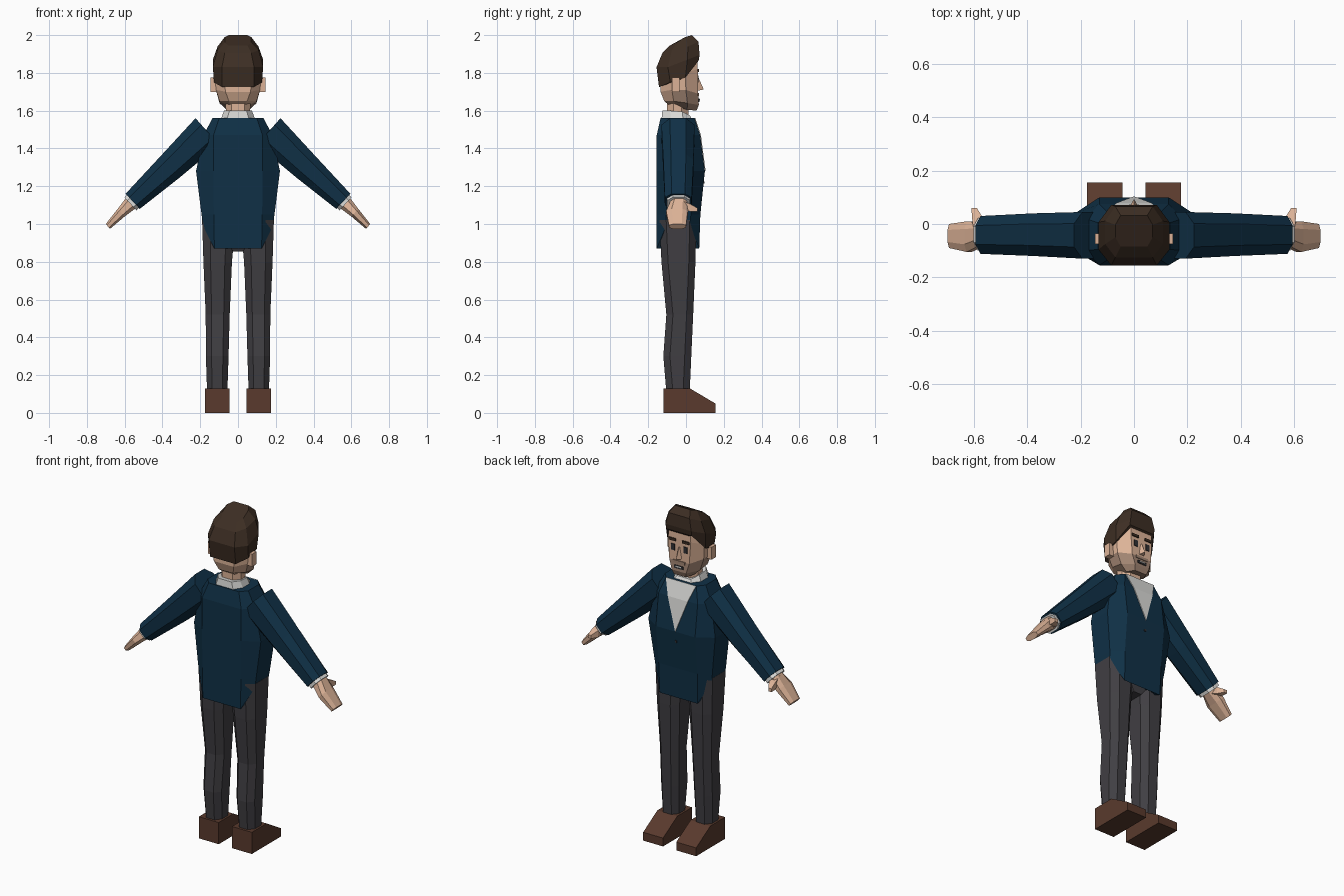
import bpy, bmesh
from mathutils import Vector as V

if "Cube" in bpy.data.objects:
    bpy.data.objects.remove(bpy.data.objects["Cube"])


def mat(name, rgb):
    m = bpy.data.materials.new(name)
    m.diffuse_color = (*rgb, 1)
    m.use_nodes = True
    m.node_tree.nodes["Principled BSDF"].inputs["Base Color"].default_value = m.diffuse_color
    return m


NAVY = mat("navy cloth", (0.005, 0.03, 0.062))
GREY = mat("charcoal cloth", (0.052, 0.049, 0.056))
SHOE = mat("brown leather", (0.1, 0.042, 0.026))
HAIR = mat("dark brown hair", (0.046, 0.027, 0.017))
SKIN = mat("skin", (0.72, 0.45, 0.31))
STUBBLE = mat("stubble", (0.36, 0.235, 0.17))
WHITE = mat("white cloth", (0.72, 0.72, 0.70))
DARK = mat("dark detail", (0.03, 0.03, 0.034))


def finish(name, bm, mats, mirror=False, rule=None):
    bmesh.ops.recalc_face_normals(bm, faces=bm.faces)
    if rule:
        for f in bm.faces:
            f.material_index = rule(f.calc_center_median())
    me = bpy.data.meshes.new(name)
    bm.to_mesh(me)
    bm.free()
    for m in mats:
        me.materials.append(m)
    ob = bpy.data.objects.new(name, me)
    bpy.context.collection.objects.link(ob)
    if mirror:
        ob.modifiers.new("mirror", "MIRROR").use_mirror_merge = False
    return ob


def loft(name, rings, *mats, mirror=False, rule=None):
    """Skin a stack of equal rings and cap both ends."""
    bm = bmesh.new()
    rows = [[bm.verts.new(p) for p in r] for r in rings]
    n = len(rows[0])
    for a, b in zip(rows, rows[1:]):
        for i in range(n):
            j = (i + 1) % n
            bm.faces.new((a[i], a[j], b[j], b[i]))
    bm.faces.new(rows[0])
    bm.faces.new(rows[-1])
    return finish(name, bm, mats, mirror, rule)


def octagon(z, w, a, yb, yf, cb, cf, cx=0):
    """Eight-sided ring; z is one height or (front, side front, side back, back)."""
    zs = z if isinstance(z, tuple) else (z,) * 4
    half = [(a, yf, zs[0]), (w, yf - cf, zs[1]), (w, yb + cb, zs[2]), (a, yb, zs[3])]
    pts = half + [(-x, y, h) for x, y, h in reversed(half)]
    return [V((x + cx, y, h)) for x, y, h in pts]


def limb(top, bottom, y0, y1):
    """Eight-sided ring across a slanted limb, from its upper and lower edge points."""
    t, b = V((top[0], 0, top[1])), V((bottom[0], 0, bottom[1]))
    unit = [(1, .5), (.5, 1), (-.5, 1), (-1, .5), (-1, -.5), (-.5, -1), (.5, -1), (1, -.5)]
    return [(t + b) / 2 + (t - b) / 2 * u + V((0, (y0 + y1) / 2 + (y1 - y0) / 2 * v, 0))
            for u, v in unit]


def prism(name, yz, x0, x1, m, mirror=False):
    """Side outline pulled across x."""
    return loft(name, [[V((x, y, z)) for y, z in yz] for x in (x0, x1)], m, mirror=mirror)


def box(name, x, y, z, m, mirror=False):
    return prism(name, [(y[0], z[0]), (y[1], z[0]), (y[1], z[1]), (y[0], z[1])],
                 x[0], x[1], m, mirror)


# shoes
prism("shoe", [(-.12, 0), (.155, 0), (.155, .05), (.02, .13), (-.12, .13)], .044, .176, SHOE, True)

# trouser legs and hips
legs = [(.12, .056, .164, -.105, .02), (.3, .05, .17, -.12, .028), (.52, .044, .171, -.104, .038),
        (.8, .032, .183, -.13, .05), (1.02, .012, .19, -.14, .055)]
loft("trouser_leg", [octagon(z, (x1 - x0) / 2, (x1 - x0) / 4, y0, y1, .035, .035, (x0 + x1) / 2)
                     for z, x0, x1, y0, y1 in legs], GREY, mirror=True)
loft("hips", [octagon(.855, .035, .025, -.1, .03, .03, .03), octagon(.94, .12, .09, -.14, .05, .04, .04),
              octagon(1.05, .18, .12, -.14, .055, .05, .05)], GREY)

# jacket body, hem raised at the sides
loft("jacket", [octagon((.87, .99, .99, .87), .185, .125, -.155, .07, .05, .05),
                octagon(1.05, .193, .128, -.155, .076, .05, .05),
                octagon(1.28, .222, .13, -.155, .1, .055, .06),
                octagon(1.47, .183, .13, -.155, .075, .055, .055),
                octagon(1.56, .135, .1, -.135, .045, .04, .04)], NAVY)
box("jacket_button", (-.006, .006), (.09, .098), (1.214, 1.226), DARK)

# shirt front: V-shaped plate lying on the chest
bm = bmesh.new()
t0, t1, m1, m0, tip = [bm.verts.new(p) for p in
                       [(-.1, .049, 1.561), (.1, .049, 1.561), (.066, .079, 1.47),
                        (-.066, .079, 1.47), (0, .104, 1.28)]]
bm.faces.new((t0, m0, m1, t1))
bm.faces.new((m0, tip, m1))
shirt = finish("shirt_front", bm, [WHITE])
shirt.modifiers.new("thickness", "SOLIDIFY").thickness = .006

# collar and neck
loft("shirt_collar", [octagon(1.55, .092, .06, -.13, .035, .05, .05),
                      octagon((1.575, 1.595, 1.6, 1.6), .074, .045, -.125, .02, .04, .04)], WHITE)
loft("neck", [octagon(1.56, .062, .035, -.1, .012, .035, .035),
              octagon(1.67, .068, .035, -.1, .012, .035, .035)], SKIN)

# sleeves, cuffs, hands and thumbs
loft("sleeve", [limb((.225, 1.56), (.10, 1.42), -.13, .045), limb((.40, 1.37), (.31, 1.245), -.12, .04),
                limb((.595, 1.16), (.52, 1.08), -.112, .03)], NAVY, mirror=True)
loft("shirt_cuff", [limb((.575, 1.165), (.515, 1.095), -.1, .02),
                    limb((.602, 1.142), (.538, 1.072), -.1, .022)], WHITE, mirror=True)
loft("hand", [limb((.592, 1.14), (.54, 1.085), -.08, .005), limb((.637, 1.08), (.60, 1.04), -.105, .01),
              limb((.70, 1.0), (.678, .974), -.09, .0)], SKIN, mirror=True)
loft("thumb", [[V((x + dx, y, z + dz)) for dx, dz in ((-s, -s), (s, -s), (s, s), (-s, s))]
               for x, y, z, s in ((.58, -.03, 1.105, .022), (.588, .025, 1.085, .02), (.60, .06, 1.075, .01))],
     SKIN, mirror=True)

# head with stubble on the lower front faces
loft("head", [octagon((1.6, 1.605, 1.63, 1.63), .06, .04, -.09, .056, .04, .05),
              octagon((1.63, 1.64, 1.65, 1.65), .098, .048, -.115, .068, .05, .06),
              octagon((1.69, 1.71, 1.71, 1.7), .117, .066, -.135, .064, .06, .065),
              octagon((1.82, 1.80, 1.78, 1.78), .12, .075, -.135, .062, .06, .065),
              octagon(1.89, .11, .07, -.12, .058, .06, .065)], SKIN, STUBBLE,
     rule=lambda c: int(c.z < 1.69 and c.y > -.045))
box("ear", (.11, .146), (-.075, -.035), (1.7, 1.775), SKIN, True)
loft("nose", [[V((-.008, .058, 1.775)), V((.008, .058, 1.775)), V((0, .066, 1.775))],
              [V((-.02, .058, 1.705)), V((.02, .058, 1.705)), V((0, .094, 1.712))]], SKIN)

# painted face details
box("eye", (.029, .053), (.06, .067), (1.748, 1.785), DARK, True)
box("eyebrow", (.022, .068), (.06, .069), (1.805, 1.82), HAIR, True)
box("moustache", (-.04, .04), (.061, .069), (1.677, 1.693), STUBBLE)
box("lips", (-.03, .03), (.063, .071), (1.646, 1.664), DARK)
box("teeth", (-.018, .018), (.065, .073), (1.655, 1.662), WHITE)

# swept hair: hairline, bulge, crown, top
loft("hair", [octagon((1.865, 1.775, 1.75, 1.725), .127, .085, -.143, .067, .06, .07),
              octagon((1.895, 1.87, 1.83, 1.83), .133, .085, -.156, .072, .06, .065),
              octagon((1.965, 1.94, 1.92, 1.905), .108, .07, -.125, .066, .05, .055),
              octagon((2.0, 1.99, 1.96, 1.945), .07, .05, -.085, .032, .035, .035)], HAIR)
